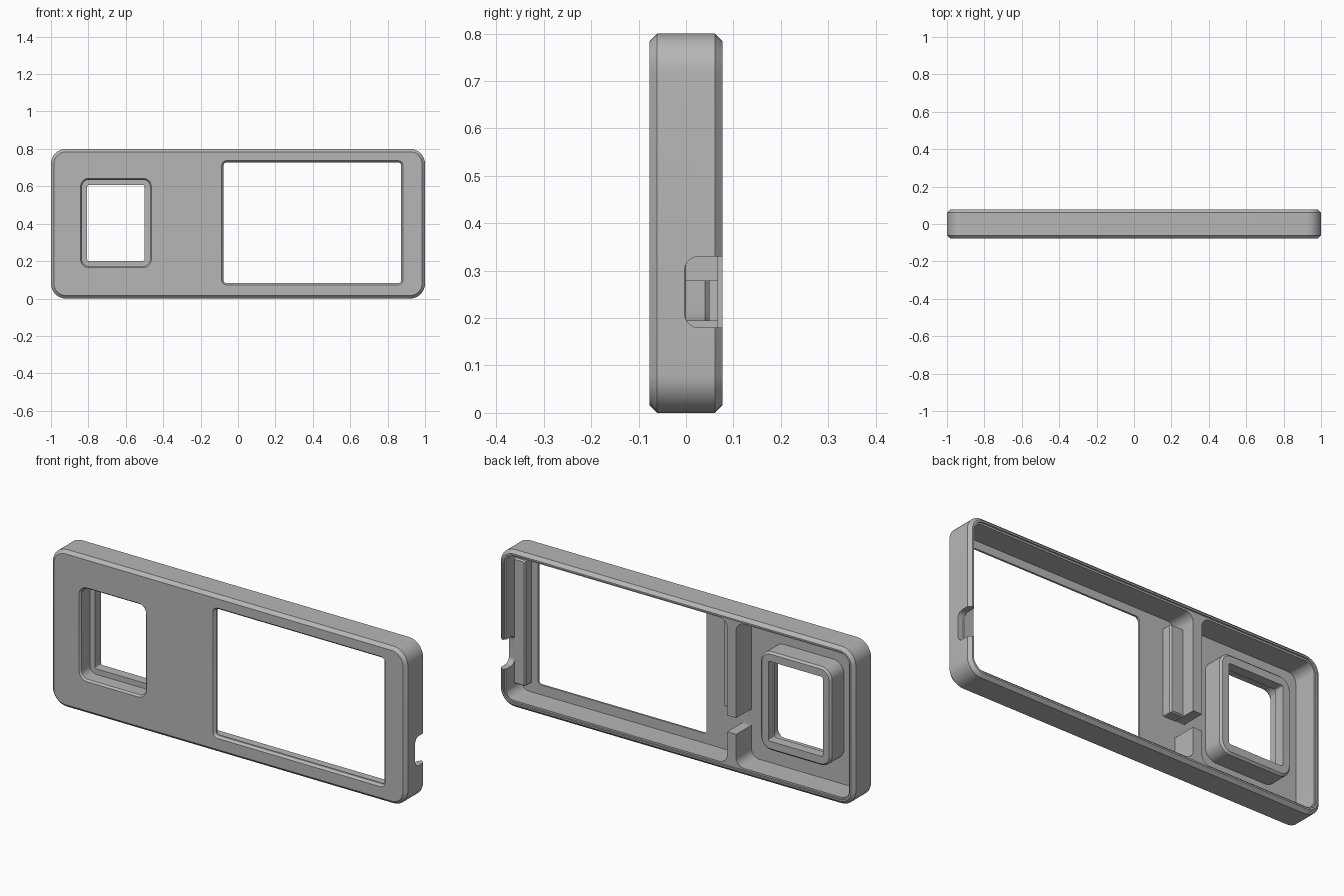
import bpy
import bmesh
from math import sin, cos, pi

if "Cube" in bpy.data.objects:
    bpy.data.objects.remove(bpy.data.objects["Cube"])

GREY = (0.47, 0.47, 0.47, 1)
mat = bpy.data.materials.new("plain grey")
mat.use_nodes = True
mat.diffuse_color = GREY
mat.node_tree.nodes["Principled BSDF"].inputs["Base Color"].default_value = GREY


def rounded_rect(u0, u1, v0, v1, r, steps=8):
    """Outline of a rectangle with rounded corners."""
    corners = ((u1 - r, v1 - r), (u0 + r, v1 - r), (u0 + r, v0 + r), (u1 - r, v0 + r))
    return [(u + r * cos((k + i / steps) * pi / 2), v + r * sin((k + i / steps) * pi / 2))
            for k, (u, v) in enumerate(corners) for i in range(steps + 1)]


def loft(name, rect, r, levels, axis="y"):
    """Stack a rounded rectangle along an axis; levels are (position, inset)."""
    u0, u1, v0, v1 = rect
    bm = bmesh.new()
    rings = []
    for pos, inset in levels:
        outline = rounded_rect(u0 + inset, u1 - inset, v0 + inset, v1 - inset,
                               max(r - inset, 0.004))
        rings.append([bm.verts.new((u, pos, v) if axis == "y" else (pos, u, v))
                      for u, v in outline])
    n = len(rings[0])
    for a, b in zip(rings, rings[1:]):
        for i in range(n):
            bm.faces.new((a[i], a[(i + 1) % n], b[(i + 1) % n], b[i]))
    bm.faces.new(rings[0])
    bm.faces.new(rings[-1])
    bmesh.ops.recalc_face_normals(bm, faces=bm.faces)
    mesh = bpy.data.meshes.new(name)
    bm.to_mesh(mesh)
    bm.free()
    mesh.materials.append(mat)
    ob = bpy.data.objects.new(name, mesh)
    bpy.context.collection.objects.link(ob)
    return ob


def activate(ob):
    bpy.ops.object.select_all(action="DESELECT")
    ob.select_set(True)
    bpy.context.view_layer.objects.active = ob


def combine(target, tool, operation="DIFFERENCE"):
    """Apply a boolean and discard the tool."""
    mod = target.modifiers.new("cut", "BOOLEAN")
    mod.operation = operation
    mod.solver = "EXACT"
    mod.object = tool
    activate(target)
    bpy.ops.object.modifier_apply(modifier=mod.name)
    bpy.data.objects.remove(tool)


HALF = 0.077      # half depth
FLOOR = -0.055    # inside of the front plate
OUT = 0.12        # beyond the back

# Outer case with chamfered front and back edges
case = loft("case", (-1, 1, 0, 0.8), 0.08,
            [(-HALF, 0.016), (-HALF + 0.016, 0), (HALF - 0.016, 0), (HALF, 0.016)])

# Shallow lip and the two rear compartments, leaving a divider between them
combine(case, loft("lip", (-0.976, 0.976, 0.024, 0.776), 0.06, [(0.068, 0), (OUT, 0)]))
for rect in ((-0.28, 0.967, 0.033, 0.767), (-0.967, -0.33, 0.033, 0.767)):
    combine(case, loft("compartment", rect, 0.045, [(FLOOR, 0), (OUT, 0)]))

# Cable gap in the divider and notch in the end wall
combine(case, loft("divider_gap", (FLOOR + 0.0005, OUT, 0.195, 0.278), 0.004,
                   [(-0.345, 0), (-0.265, 0)], "x"))
combine(case, loft("end_notch", (-0.003, 0.2, 0.18, 0.33), 0.03,
                   [(0.94, 0), (1.05, 0)], "x"))

# Large window, tapering inward
combine(case, loft("large_window", (-0.087, 0.882, 0.073, 0.737), 0.025,
                   [(-0.1, 0), (-HALF, 0), (-HALF + 0.012, 0.01), (0, 0.01)]))

# Raised tube around the small window, then its stepped opening
combine(case, loft("tube", (-0.852, -0.452, 0.153, 0.655), 0.06,
                   [(FLOOR - 0.01, 0), (0.04, 0), (0.05, 0.01)]), "UNION")
combine(case, loft("small_window", (-0.842, -0.463, 0.165, 0.643), 0.045,
                   [(-0.1, 0), (-HALF, 0), (-HALF + 0.01, 0.008), (0, 0.008),
                    (0, 0.036), (OUT, 0.036)]))

# Mounting ribs beside the large window
ribs = [loft("end_rib", (0.908, 0.975, 0.08, 0.72), 0.006,
             [(FLOOR - 0.005, 0), (-0.008, 0), (0, 0.006)]),
        loft("divider_rib", (-0.288, -0.21, 0.279, 0.72), 0.006,
             [(FLOOR - 0.005, 0), (-0.008, 0), (0, 0.006)])]

for ob in [case] + ribs:
    activate(ob)
    bpy.ops.object.shade_smooth_by_angle(angle=pi / 6)
